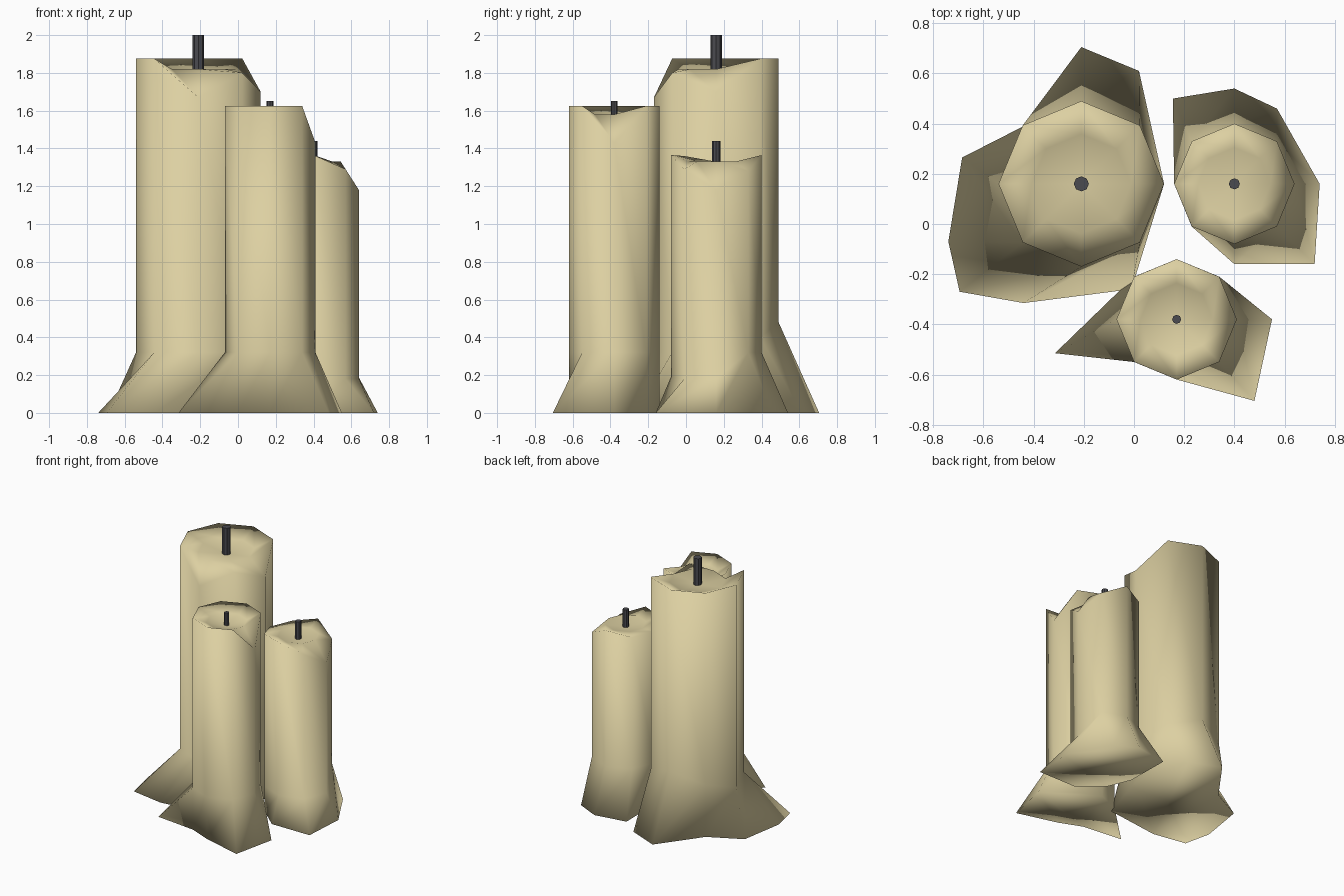
import bpy, bmesh
from math import cos, sin, pi

if "Cube" in bpy.data.objects:
    bpy.data.objects.remove(bpy.data.objects["Cube"])


def material(name, color):
    m = bpy.data.materials.new(name)
    m.diffuse_color = color
    m.use_nodes = True
    m.node_tree.nodes["Principled BSDF"].inputs["Base Color"].default_value = m.diffuse_color
    return m


WAX = material("wax", (0.72, 0.63, 0.36, 1))
WICK = material("charred_wick", (0.07, 0.07, 0.08, 1))


def finish(bm, name, mat, smooth=True):
    bmesh.ops.recalc_face_normals(bm, faces=bm.faces[:])
    for f in bm.faces:
        f.smooth = smooth
    me = bpy.data.meshes.new(name)
    bm.to_mesh(me)
    bm.free()
    me.materials.append(mat)
    ob = bpy.data.objects.new(name, me)
    bpy.context.collection.objects.link(ob)
    return ob


def candle(name, cx, cy, r, rim, pool, knee, foot, wick_r, wick_top):
    """Octagonal candle: rim, knee = heights per side; foot = (side, x, y) of spilled wax."""
    bm = bmesh.new()
    dirs = [(cos(i * pi / 4), sin(i * pi / 4)) for i in range(8)]

    def ring(heights, rad):
        return [bm.verts.new((cx + rad * dx, cy + rad * dy, z))
                for (dx, dy), z in zip(dirs, heights)]

    # melted hollow, rim and wall
    centre = bm.verts.new((cx, cy, pool - 0.03))
    inner = ring([pool] * 8, r * 0.6)
    top = ring(rim, r)
    low = ring(knee, r)
    for i in range(8):
        j = (i + 1) % 8
        bm.faces.new((centre, inner[i], inner[j]))
        bm.faces.new((inner[i], top[i], top[j], inner[j]))
        bm.faces.new((top[i], low[i], low[j], top[j]))
    # flared foot and underside
    base = [bm.verts.new((x, y, 0)) for _, x, y in foot]
    for k in range(len(foot)):
        n = (k + 1) % len(foot)
        a, b = foot[k][0], foot[n][0]
        if a != b:
            bm.faces.new((low[a], base[k], low[b]))
        bm.faces.new((base[k], base[n], low[b]))
    bm.faces.new(base[::-1])
    finish(bm, name, WAX)

    # wick
    bm = bmesh.new()
    h = wick_top - pool + 0.06
    bmesh.ops.create_cone(bm, cap_ends=True, segments=8, radius1=wick_r, radius2=wick_r, depth=h)
    bmesh.ops.translate(bm, verts=bm.verts[:], vec=(cx, cy, wick_top - h / 2))
    finish(bm, name + "_wick", WICK, False)


candle("tall_candle", -0.21, 0.16, 0.33,
       [1.70, 1.875, 1.875, 1.875, 1.875, 1.875, 1.67, 1.80], 1.82,
       [0.32, 0.40, 0.48, 0.40, 0.32, 0.32, 0.32, 0.32],
       [(0, 0.12, 0.16), (1, 0.02, 0.61), (2, -0.21, 0.705), (3, -0.44, 0.39),
        (4, -0.685, 0.265), (5, -0.74, -0.07), (5, -0.695, -0.27),
        (6, -0.44, -0.315), (7, -0.01, -0.26)], 0.03, 2.0)

candle("short_candle", 0.40, 0.16, 0.24,
       [1.18, 1.28, 1.365, 1.33, 1.33, 1.36, 1.365, 1.29], 1.33,
       [0.18, 0.32, 0.32, 0.32, 0.32, 0.19, 0.19, 0.18],
       [(0, 0.74, 0.16), (1, 0.57, 0.46), (2, 0.40, 0.54), (3, 0.155, 0.50),
        (4, 0.16, 0.16), (5, 0.23, -0.01), (6, 0.40, -0.16), (7, 0.72, -0.16)],
       0.022, 1.44)

candle("middle_candle", 0.17, -0.38, 0.24,
       [1.43, 1.625, 1.625, 1.625, 1.625, 1.625, 1.625, 1.625], 1.58,
       [0.32] * 8,
       [(0, 0.55, -0.38), (1, 0.34, -0.21), (2, 0.17, -0.14), (3, 0.0, -0.21),
        (4, -0.315, -0.515), (5, 0.0, -0.55), (6, 0.17, -0.62), (7, 0.48, -0.705)],
       0.018, 1.65)
